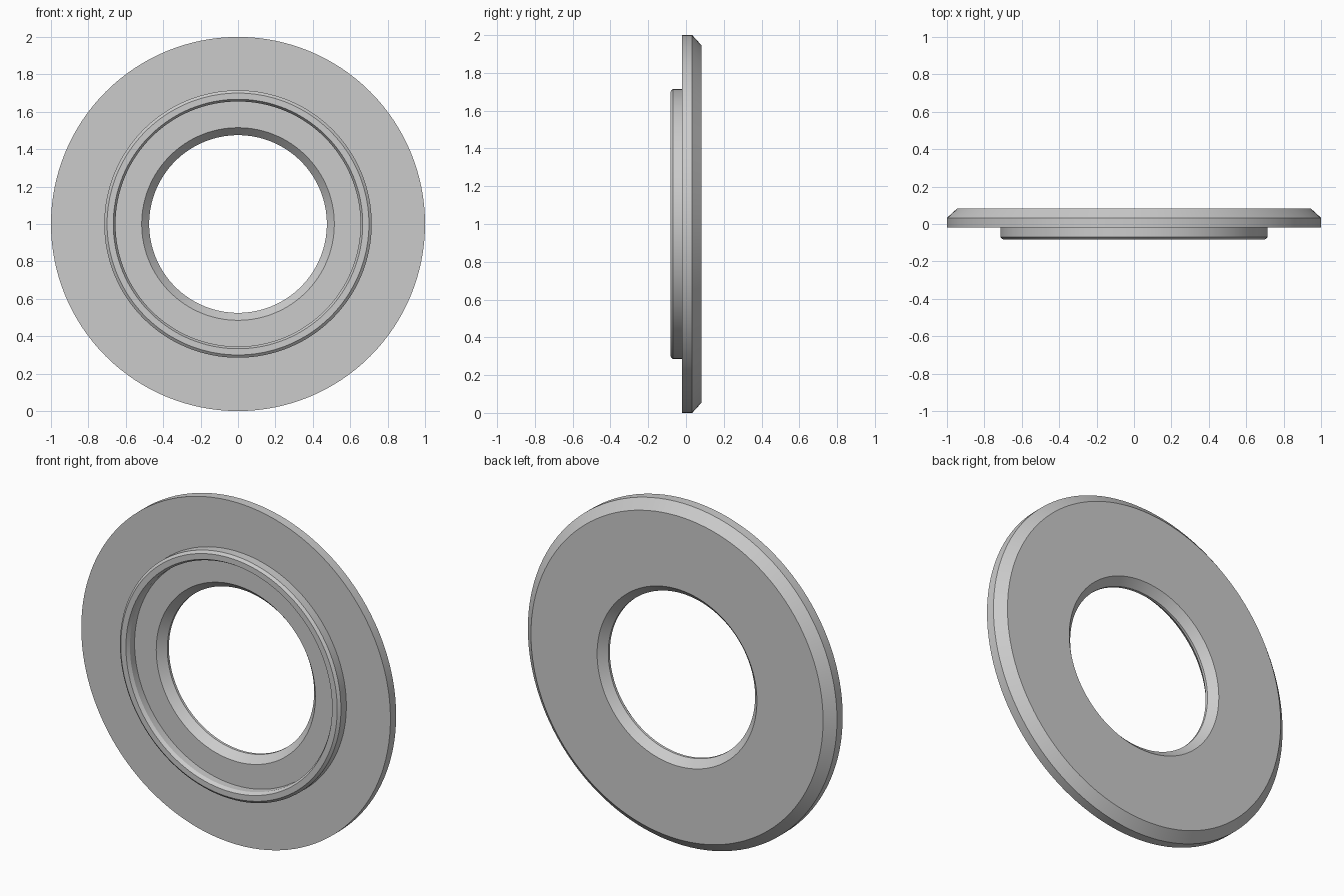
import bpy
import bmesh
from math import cos, sin, tau

cube = bpy.data.objects.get("Cube")
if cube:
    bpy.data.objects.remove(cube, do_unlink=True)

GREY = (0.6, 0.6, 0.6, 1.0)
metal = bpy.data.materials.new("plain grey")
metal.use_nodes = True
metal.diffuse_color = GREY
metal.node_tree.nodes["Principled BSDF"].inputs["Base Color"].default_value = GREY


def lathe(name, profile, segments=128):
    """Revolve a closed (radius, y) profile about the front-back axis."""
    bm = bmesh.new()
    rings = []
    for i in range(segments):
        a = tau * i / segments
        rings.append([bm.verts.new((r * cos(a), y, 1 + r * sin(a))) for r, y in profile])
    n = len(profile)
    for i, ring in enumerate(rings):
        following = rings[(i + 1) % segments]
        for j in range(n):
            k = (j + 1) % n
            bm.faces.new((ring[j], ring[k], following[k], following[j]))
    bmesh.ops.recalc_face_normals(bm, faces=bm.faces)
    mesh = bpy.data.meshes.new(name)
    bm.to_mesh(mesh)
    bm.free()
    mesh.materials.append(metal)
    obj = bpy.data.objects.new(name, mesh)
    bpy.context.collection.objects.link(obj)
    bpy.ops.object.select_all(action="DESELECT")
    obj.select_set(True)
    bpy.context.view_layer.objects.active = obj
    bpy.ops.object.shade_smooth_by_angle(angle=0.35)
    return obj


# Flange, raised collar and double-chamfered bore in one turned section
lathe("flanged_ring", [
    # outer rim and back chamfer
    (0.715, -0.02), (1.0, -0.02), (1.0, 0.033), (0.945, 0.083),
    # bore, narrowest near the middle
    (0.517, 0.083), (0.475, 0.04), (0.475, 0.025), (0.515, -0.02),
    # collar, chamfered inside and out
    (0.655, -0.02), (0.655, -0.063), (0.667, -0.083),
    (0.70, -0.083), (0.715, -0.07),
])
